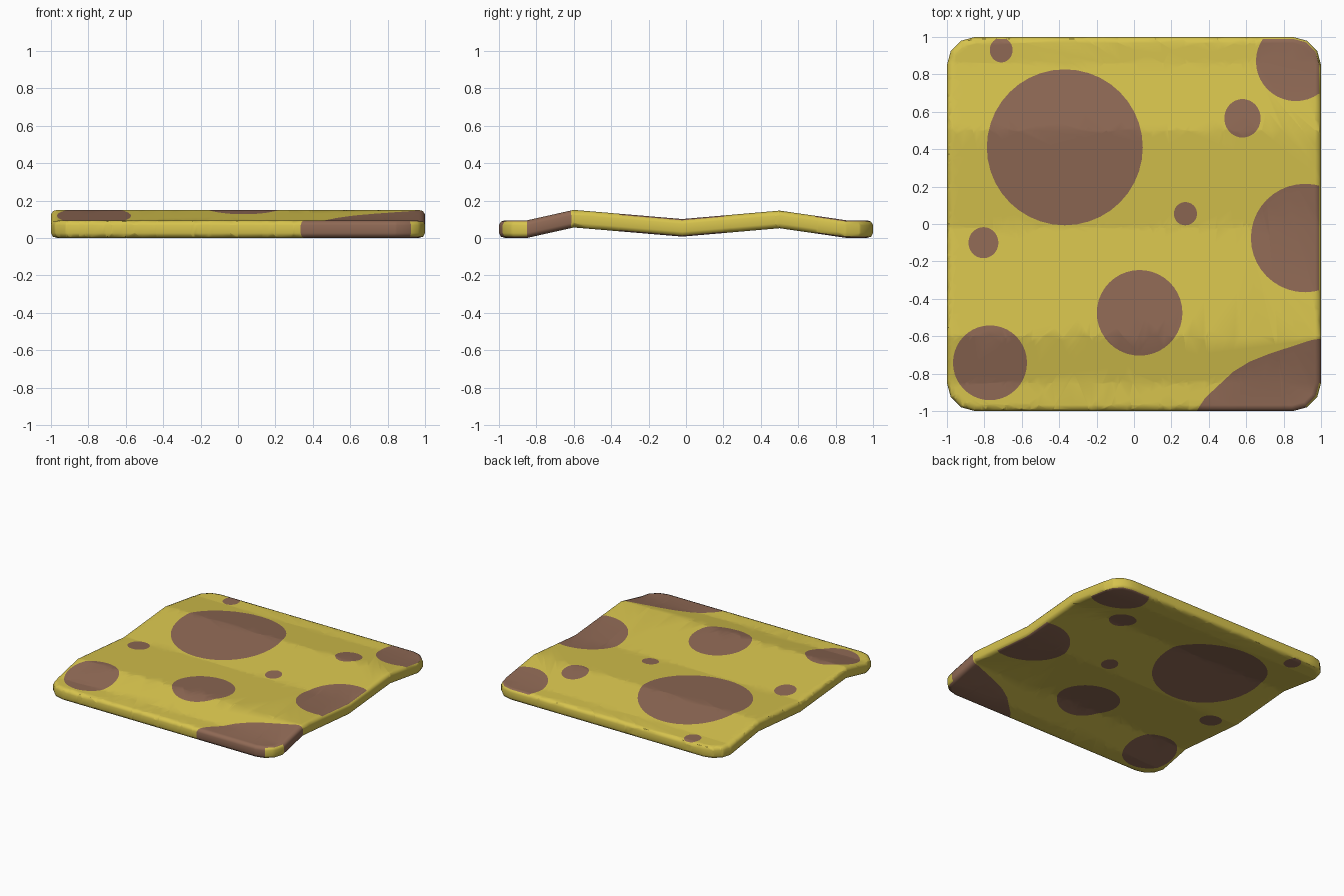
import bpy, bmesh, math
from mathutils import Vector

if "Cube" in bpy.data.objects:
    bpy.data.objects.remove(bpy.data.objects["Cube"])


def material(name, rgb):
    m = bpy.data.materials.new(name)
    m.diffuse_color = (*rgb, 1)
    m.use_nodes = True
    m.node_tree.nodes["Principled BSDF"].inputs["Base Color"].default_value = m.diffuse_color
    return m


THICK = 0.094
# fold line position in y, lift in z
FOLDS = [(-1.1, 0), (-0.85, 0), (-0.6, 0.056), (-0.02, 0.007), (0.5, 0.052), (0.86, 0), (1.1, 0)]
# round spots: x, y, x radius, y radius
SPOTS = [(-0.37, 0.41, 0.417, 0.417), (0.865, 0.87, 0.213, 0.213),
         (0.58, 0.565, 0.097, 0.103), (0.275, 0.055, 0.062, 0.062),
         (-0.805, -0.1, 0.08, 0.083), (0.03, -0.475, 0.229, 0.229),
         (-0.77, -0.742, 0.198, 0.2), (0.915, -0.075, 0.29, 0.29),
         (-0.71, 0.93, 0.061, 0.066)]
# large patch wrapping the front right corner (counter-clockwise)
PATCH = [(0.335, -1.1), (1.1, -1.1), (1.1, -0.6), (0.95, -0.62), (0.72, -0.695),
         (0.62, -0.735), (0.53, -0.79), (0.38, -0.93), (0.335, -1.0)]


def lift(y):
    for (y0, z0), (y1, z1) in zip(FOLDS, FOLDS[1:]):
        if y0 <= y <= y1:
            return z0 + (z1 - z0) * (y - y0) / (y1 - y0)
    return 0


def ring(bm, inset, z):
    """Rounded square outline at one height."""
    r, verts = 0.15 - inset, []
    for i, (sx, sy) in enumerate([(1, 1), (-1, 1), (-1, -1), (1, -1)]):
        for k in range(4):
            a = math.radians(90 * i + 30 * k)
            verts.append(bm.verts.new((0.85 * sx + r * math.cos(a),
                                       0.85 * sy + r * math.sin(a), z)))
    return verts


def cut(bm, faces, co, no):
    geom = set(faces)
    for f in faces:
        geom.update(f.edges)
        geom.update(f.verts)
    res = bmesh.ops.bisect_plane(bm, geom=list(geom), dist=1e-5, plane_co=co, plane_no=no)
    return [g for g in res["geom"] if isinstance(g, bmesh.types.BMFace)]


def cut_region(bm, points):
    """Cut a convex outline straight through the slab; return the faces inside."""
    faces = bm.faces[:]
    for p, q in zip(points, points[1:] + points[:1]):
        co = Vector((*p, 0))
        no = Vector((q[1] - p[1], p[0] - q[0], 0)).normalized()
        # only faces that reach inside this side need cutting
        faces = [f for f in faces if min((v.co - co).dot(no) for v in f.verts) < -1e-5]
        faces = [f for f in cut(bm, faces, co, no)
                 if (f.calc_center_median() - co).dot(no) < 0]
    return faces


# Slab with rounded rim
bm = bmesh.new()
profile = [(0.032, 0), (0.01, 0.007), (0, 0.026)]
levels = profile + [(d, THICK - z) for d, z in reversed(profile)]
rings = [ring(bm, d, z) for d, z in levels]
for a, b in zip(rings, rings[1:]):
    for i in range(16):
        j = (i + 1) % 16
        bm.faces.new((a[i], a[j], b[j], b[i]))
bm.faces.new(rings[0][::-1])
bm.faces.new(rings[-1])

# Fold lines
for y, _ in FOLDS[1:-1]:
    cut(bm, bm.faces[:], Vector((0, y, 0)), Vector((0, 1, 0)))

# Round spots on top and bottom; the rim keeps the base colour
for x, y, rx, ry in SPOTS:
    pts = [(x + rx * math.cos(math.tau * k / 40), y + ry * math.sin(math.tau * k / 40))
           for k in range(40)]
    inside = cut_region(bm, pts)
    bm.normal_update()
    for f in inside:
        if abs(f.normal.z) > 0.6:
            f.material_index = 1

# Corner patch also covers the rim, apart from the rounded corner wall
inside = cut_region(bm, PATCH)
bm.normal_update()
for f in inside:
    c = f.calc_center_median()
    corner_wall = abs(f.normal.z) < 0.6 and c.x > 0.92 and c.y < -0.85
    f.material_index = 0 if corner_wall else 1

# Wave
for v in bm.verts:
    v.co.z += lift(v.co.y)

mesh = bpy.data.meshes.new("wavy_slice")
bm.to_mesh(mesh)
bm.free()
slice_obj = bpy.data.objects.new("wavy_slice", mesh)
bpy.context.collection.objects.link(slice_obj)
mesh.materials.append(material("yellow", (0.68, 0.55, 0.075)))
mesh.materials.append(material("brown", (0.275, 0.141, 0.09)))

bpy.context.view_layer.objects.active = slice_obj
slice_obj.select_set(True)
bpy.ops.object.shade_smooth_by_angle(angle=math.radians(50))
wn = slice_obj.modifiers.new("weighted_normals", 'WEIGHTED_NORMAL')
wn.keep_sharp = True
